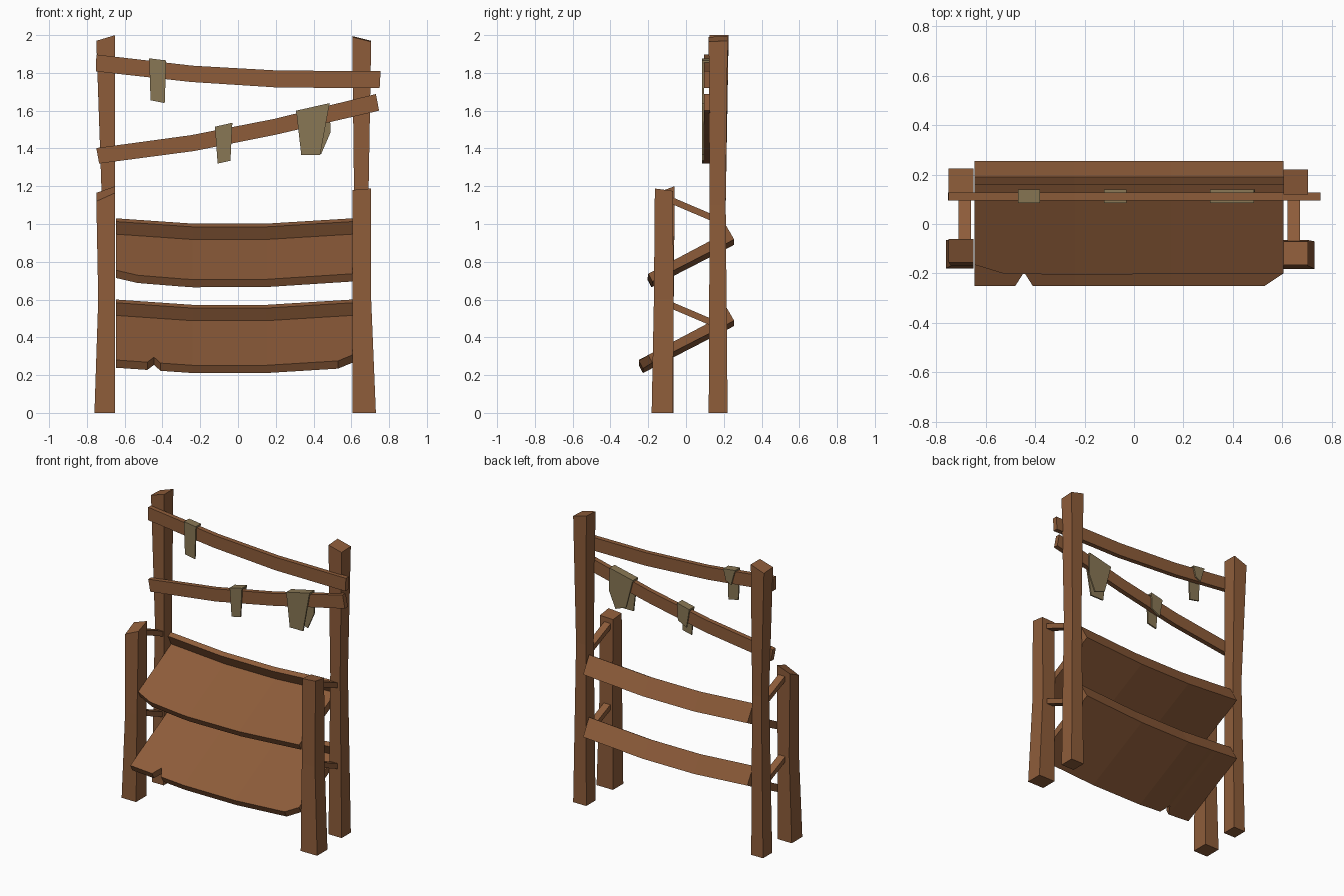
import bpy
import bmesh

cube = bpy.data.objects.get("Cube")
if cube:
    bpy.data.objects.remove(cube, do_unlink=True)


def material(name, color):
    m = bpy.data.materials.new(name)
    m.use_nodes = True
    m.diffuse_color = color
    bsdf = next(n for n in m.node_tree.nodes if n.type == "BSDF_PRINCIPLED")
    bsdf.inputs["Base Color"].default_value = color
    bsdf.inputs["Roughness"].default_value = 0.9
    return m


WOOD = material("brown_wood", (0.27, 0.108, 0.042, 1))
CLOTH = material("olive_cloth", (0.25, 0.185, 0.09, 1))


def loft(name, rings, mat):
    """Skin a closed solid through rings of equal point count."""
    bm = bmesh.new()
    loops = [[bm.verts.new(p) for p in ring] for ring in rings]
    n = len(loops[0])
    for a, b in zip(loops, loops[1:]):
        for i in range(n):
            j = (i + 1) % n
            bm.faces.new((a[i], a[j], b[j], b[i]))
    bm.faces.new(loops[0])
    bm.faces.new(loops[-1])
    bmesh.ops.recalc_face_normals(bm, faces=bm.faces)
    mesh = bpy.data.meshes.new(name)
    bm.to_mesh(mesh)
    bm.free()
    mesh.materials.append(mat)
    obj = bpy.data.objects.new(name, mesh)
    bpy.context.collection.objects.link(obj)
    return obj


def lerp_table(table, x):
    """Piecewise linear lookup in a list of (x, value) pairs."""
    for (xa, va), (xb, vb) in zip(table, table[1:]):
        if x <= xb:
            return va + (vb - va) * (x - xa) / (xb - xa)
    return table[-1][1]


# Posts: uneven hewn beams, given as (x0, x1, y0, y1, z) rings and slanted top heights
def post(name, rings, top):
    out = []
    for k, (x0, x1, y0, y1, z) in enumerate(rings):
        zs = top if k == len(rings) - 1 else [z] * 4
        corners = [(x0, y0), (x1, y0), (x1, y1), (x0, y1)]
        out.append([(x, y, h) for (x, y), h in zip(corners, zs)])
    loft(name, out, WOOD)


post("back_right_post",
     [(-0.74, -0.65, 0.12, 0.22, 0), (-0.72, -0.65, 0.125, 0.21, 1.1),
      (-0.75, -0.65, 0.125, 0.225, 2)], [1.97, 2.0, 2.0, 1.965])
post("back_left_post",
     [(0.605, 0.705, 0.12, 0.22, 0), (0.615, 0.69, 0.125, 0.21, 1.1),
      (0.605, 0.705, 0.12, 0.22, 2)], [1.99, 1.965, 1.97, 1.995])
post("front_right_post",
     [(-0.76, -0.65, -0.18, -0.065, 0), (-0.74, -0.65, -0.17, -0.065, 0.6),
      (-0.75, -0.65, -0.155, -0.06, 1.2)], [1.12, 1.165, 1.2, 1.165])
post("front_left_post",
     [(0.605, 0.73, -0.182, -0.07, 0), (0.605, 0.705, -0.17, -0.065, 0.6),
      (0.605, 0.705, -0.165, -0.07, 1.2)], [1.18, 1.188, 1.175, 1.172])

# Side struts joining the front and back posts
for side, x in (("right", -0.71), ("left", 0.622)):
    for level, z in (("lower", 0), ("upper", 0.555)):
        rings = [[(x, y, z + h - 0.037), (x + 0.05, y, z + h - 0.037),
                  (x + 0.05, y, z + h), (x, y, z + h)]
                 for y, h in ((-0.09, 0.594), (0.14, 0.496))]
        loft(f"{level}_{side}_strut", rings, WOOD)

# Shelves: sloped sagging boards with a square back lip
SLOPE = 0.53
SAG = [(-0.645, 0), (-0.24, -0.028), (0.15, -0.028), (0.605, 0)]


def shelf(name, rise, front):
    xs = sorted({x for x, _ in front} | {x for x, _ in SAG})
    rings = []
    for x in xs:
        z = rise + lerp_table(SAG, x)
        y = lerp_table(front, x)
        top = 0.28 + SLOPE * (y + 0.25)
        profile = [(y, top), (0.195, 0.516), (0.16, 0.583), (0.19, 0.6),
                   (0.255, 0.488), (y + 0.022, top - 0.041)]
        rings.append([(x, py, z + pz) for py, pz in profile])
    loft(name, rings, WOOD)


shelf("lower_shelf", 0,
      [(-0.645, -0.25), (-0.48, -0.25), (-0.445, -0.195), (-0.41, -0.25),
       (0.53, -0.25), (0.605, -0.2)])
shelf("upper_shelf", 0.43,
      [(-0.645, -0.165), (-0.53, -0.2), (-0.3, -0.205), (0.605, -0.2)])


# Crooked top rails on the front of the back posts: (x top, x bottom, z top, z bottom)
def rail(name, stations):
    loft(name, [[(xb, 0.095, zb), (xb, 0.128, zb), (xt, 0.128, zt), (xt, 0.095, zt)]
                for xt, xb, zt, zb in stations], WOOD)


rail("upper_rail",
     [(-0.75, -0.752, 1.897, 1.808), (-0.24, -0.25, 1.838, 1.752),
      (0.22, 0.22, 1.812, 1.722), (0.755, 0.75, 1.81, 1.72)])
rail("lower_rail",
     [(-0.75, -0.735, 1.402, 1.32), (-0.25, -0.235, 1.47, 1.386),
      (0.19, 0.205, 1.556, 1.474), (0.73, 0.747, 1.688, 1.6)])


# Cloth rags: front flap, fold over the rail and back flap
def plate(name, outline, y0, y1):
    loft(name, [[(x, y, z) for x, z in outline] for y in (y0, y1)], CLOTH)


def rag(name, front, back):
    plate(name + "_front", front, 0.084, 0.094)
    plate(name + "_back", back, 0.129, 0.139)
    (xa, za), (xb, zb) = front[:2]
    plate(name + "_fold", [(xa, za), (xb, zb), (xb, zb - 0.012), (xa, za - 0.012)],
          0.084, 0.139)


rag("right_rag",
    [(-0.47, 1.877), (-0.38, 1.866), (-0.388, 1.64), (-0.463, 1.655)],
    [(-0.47, 1.877), (-0.38, 1.866), (-0.4, 1.79), (-0.44, 1.77)])
rag("middle_rag",
    [(-0.122, 1.515), (-0.03, 1.536), (-0.04, 1.335), (-0.108, 1.32)],
    [(-0.122, 1.515), (-0.03, 1.536), (-0.035, 1.42), (-0.1, 1.385)])
rag("left_rag",
    [(0.308, 1.6), (0.485, 1.64), (0.435, 1.365), (0.335, 1.365)],
    [(0.308, 1.6), (0.485, 1.64), (0.49, 1.485), (0.44, 1.37), (0.36, 1.4)])
